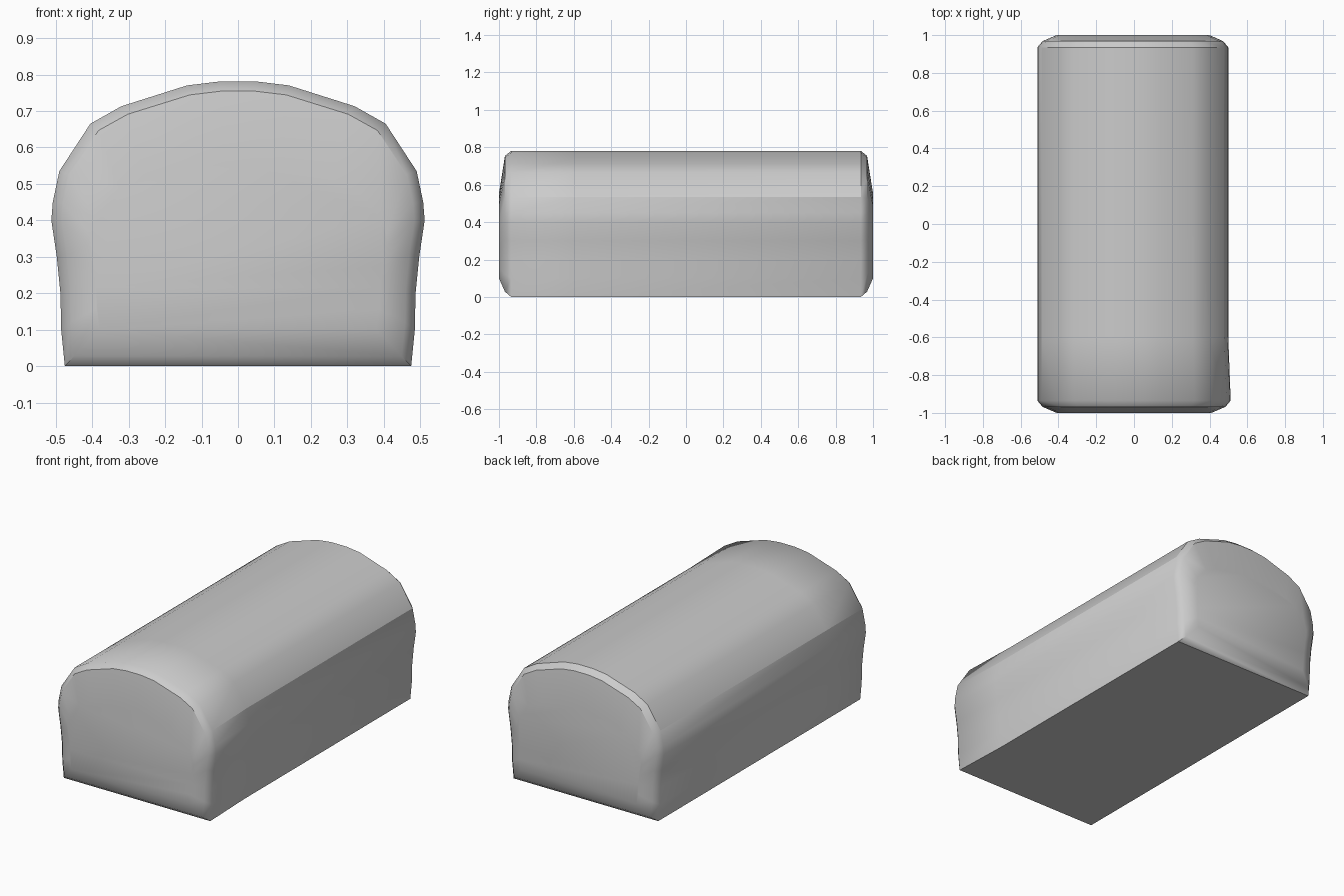
import bpy
import bmesh
import math

cube = bpy.data.objects.get("Cube")
if cube:
    bpy.data.objects.remove(cube, do_unlink=True)

# One flat grey
grey = bpy.data.materials.new("plain_grey")
grey.use_nodes = True
colour = (0.6, 0.6, 0.6, 1)
grey.diffuse_color = colour
grey.node_tree.nodes["Principled BSDF"].inputs["Base Color"].default_value = colour

# Half cross-section of the loaf, bottom to crown
RIDGE_Z = 0.535
half = [(0.475, 0), (0.485, 0.1), (0.487, 0.2), (0.497, 0.3), (0.512, 0.4),
        (0.508, 0.45), (0.49, RIDGE_Z), (0.405, 0.665), (0.32, 0.713),
        (0.14, 0.77), (0.05, 0.781)]
profile = half + [(-x, z) for x, z in reversed(half)]
ridges = {i for i, p in enumerate(profile) if p[1] == RIDGE_Z}

# Stations along the loaf: y, width scale, height scale, lift, left-side scale
stations = [(-1, 0.8, 0.58, 0.1, 1), (-0.968, 0.945, 0.93, 0.028, 1),
            (-0.935, 1, 1, 0, 1), (-0.6, 1, 1, 0, 0.975),
            (0.935, 1, 1, 0, 0.975), (0.968, 0.945, 0.93, 0.028, 0.975),
            (1, 0.8, 0.58, 0.1, 0.975)]

bm = bmesh.new()
rings = []
for y, sx, sz, lift, left in stations:
    rings.append([bm.verts.new((x * sx * (left if x > 0 else 1), y, z * sz + lift))
                  for x, z in profile])

# Skin between stations, then domed end caps
count = len(profile)
for a, b in zip(rings, rings[1:]):
    for i in range(count):
        j = (i + 1) % count
        bm.faces.new((a[i], a[j], b[j], b[i]))
bm.faces.new(rings[0])
bm.faces.new(rings[-1])
bmesh.ops.recalc_face_normals(bm, faces=bm.faces[:])

# Smooth crust with crisp base, shoulder ridges and end rims
for face in bm.faces:
    face.smooth = True
for edge in bm.edges:
    edge.smooth = edge.calc_face_angle(0) < math.radians(40)
for a, b in zip(rings[2:], rings[3:5]):
    for i in ridges:
        bm.edges.get((a[i], b[i])).smooth = False
for i in range(count - 1):
    z = min(profile[i][1], profile[i + 1][1])
    bm.edges.get((rings[2][i], rings[2][i + 1])).smooth = True
    bm.edges.get((rings[4][i], rings[4][i + 1])).smooth = z < RIDGE_Z
    if z >= RIDGE_Z:
        for ring in (rings[1], rings[5]):
            bm.edges.get((ring[i], ring[i + 1])).smooth = False

mesh = bpy.data.meshes.new("loaf")
bm.to_mesh(mesh)
bm.free()
mesh.materials.append(grey)
loaf = bpy.data.objects.new("loaf", mesh)
bpy.context.collection.objects.link(loaf)
